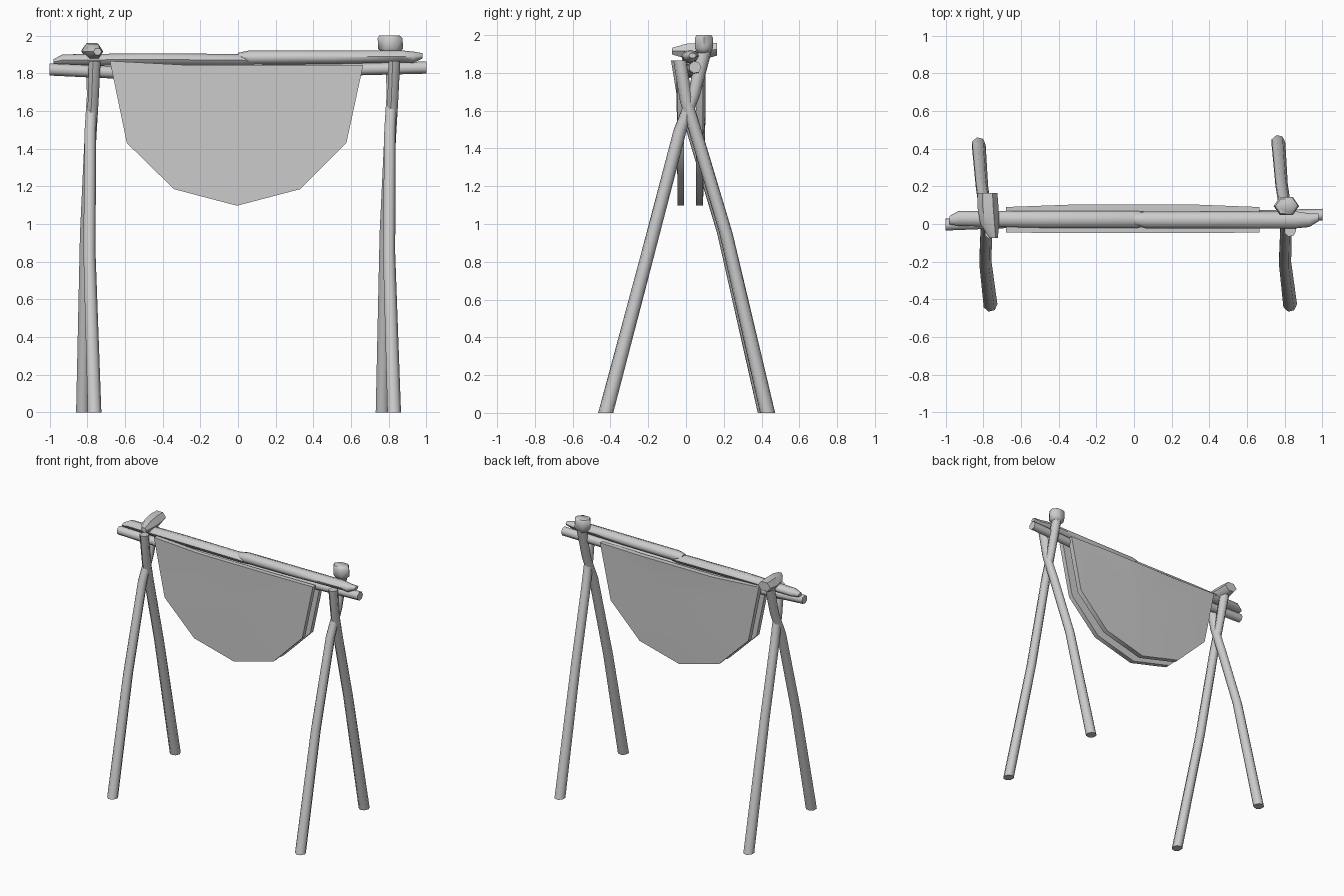
import bpy, bmesh, math
from mathutils import Vector

if "Cube" in bpy.data.objects:
    bpy.data.objects.remove(bpy.data.objects["Cube"], do_unlink=True)

grey = bpy.data.materials.new("plain_grey")
grey.use_nodes = True
grey.diffuse_color = (0.6, 0.6, 0.6, 1)
grey.node_tree.nodes["Principled BSDF"].inputs["Base Color"].default_value = grey.diffuse_color


def finish(name, bm, angle):
    bmesh.ops.recalc_face_normals(bm, faces=bm.faces)
    mesh = bpy.data.meshes.new(name)
    bm.to_mesh(mesh)
    bm.free()
    mesh.materials.append(grey)
    obj = bpy.data.objects.new(name, mesh)
    bpy.context.collection.objects.link(obj)
    bpy.ops.object.select_all(action="DESELECT")
    obj.select_set(True)
    bpy.context.view_layer.objects.active = obj
    bpy.ops.object.shade_smooth_by_angle(angle=math.radians(angle))
    return obj


def loft(name, axis, stations, sides=7, shift=(0, 0, 0)):
    """Skin rings square to one axis; a station is (x, y, z, radius_1, radius_2)."""
    u, v = {"x": ((0, 1, 0), (0, 0, 1)), "y": ((1, 0, 0), (0, 0, 1)),
            "z": ((1, 0, 0), (0, 1, 0))}[axis]
    bm = bmesh.new()
    rings = []
    for x, y, z, r1, r2 in stations:
        centre = Vector((x, y, z)) + Vector(shift)
        rings.append([bm.verts.new(centre + Vector(u) * r1 * math.cos(a) + Vector(v) * r2 * math.sin(a))
                      for a in (math.tau * i / sides for i in range(sides))])
    for low, high in zip(rings, rings[1:]):
        for i in range(sides):
            j = (i + 1) % sides
            bm.faces.new((low[i], low[j], high[j], high[i]))
    bm.faces.new(rings[0])
    bm.faces.new(rings[-1])
    return finish(name, bm, 55)


# Crossed legs, the same pair at each end
front_leg = [(-0.763, -0.425, 0, 0.038, 0.041), (-0.79, -0.2, 0.85, 0.034, 0.037),
             (-0.785, -0.03, 1.5, 0.032, 0.036), (-0.775, 0.04, 1.68, 0.03, 0.035),
             (-0.775, 0.1, 1.92, 0.035, 0.038)]
back_leg = [(-0.825, 0.42, 0, 0.038, 0.041), (-0.808, 0.2, 0.95, 0.034, 0.036),
            (-0.785, 0.05, 1.45, 0.033, 0.036), (-0.77, -0.01, 1.65, 0.03, 0.035),
            (-0.762, -0.045, 1.865, 0.033, 0.035)]
for side, dx in (("right", 0), ("left", 1.59)):
    loft("front_leg_" + side, "z", front_leg, shift=(dx, 0, 0))
    loft("back_leg_" + side, "z", back_leg, shift=(dx, 0.012 if dx else 0, 0))

# Knotted lashings on the leg tops
loft("lashing_right", "y", [(-0.745, -0.075, 1.915, 0.022, 0.02), (-0.765, 0.0, 1.915, 0.05, 0.045),
                            (-0.775, 0.09, 1.915, 0.056, 0.052), (-0.777, 0.165, 1.925, 0.052, 0.038)], 6)
loft("lashing_left", "z", [(0.81, 0.095, 1.9, 0.035, 0.035), (0.81, 0.095, 1.93, 0.066, 0.055),
                           (0.807, 0.095, 1.985, 0.066, 0.055), (0.805, 0.095, 2.0, 0.055, 0.045)], 6)

# Top rails, two overlapping, with a thin rail beneath
loft("top_rail_right", "x", [(-0.98, 0.02, 1.86, 0.022, 0.014), (-0.93, 0.03, 1.87, 0.04, 0.03),
                             (-0.5, 0.025, 1.873, 0.045, 0.033), (0.02, 0.025, 1.87, 0.045, 0.032),
                             (0.085, 0.025, 1.86, 0.03, 0.018)], 8)
loft("top_rail_left", "x", [(0, 0.025, 1.89, 0.03, 0.018), (0.06, 0.022, 1.883, 0.045, 0.038),
                            (0.5, 0.022, 1.885, 0.046, 0.036), (0.86, 0.022, 1.89, 0.045, 0.032),
                            (0.93, 0.02, 1.885, 0.036, 0.03), (0.98, 0.035, 1.892, 0.02, 0.014)], 8)
loft("lower_rail", "x", [(-1, -0.005, 1.82, 0.033, 0.033), (-0.6, 0.01, 1.802, 0.032, 0.034),
                         (0, 0.02, 1.81, 0.032, 0.034), (0.6, 0.04, 1.82, 0.032, 0.033),
                         (1, 0.048, 1.83, 0.033, 0.033)], 7)

# Hanging cloth: two thick panels with a faceted round hem
hem = [(-0.68, 1.865), (-0.59, 1.43), (-0.34, 1.185), (-0.005, 1.097),
       (0.33, 1.185), (0.575, 1.43), (0.665, 1.845)]


def panel(name, outer, inner, bulge):
    bm = bmesh.new()
    layers = []
    for y in (outer, inner):
        rim = [bm.verts.new((x, y, z)) for x, z in hem]
        rim += [bm.verts.new((x, y + bulge, 1.845)) for x in (0.3, -0.3)]
        layers.append(rim)
        hub = bm.verts.new((0, y + bulge, 1.6))
        for i, vert in enumerate(rim):
            bm.faces.new((vert, rim[(i + 1) % len(rim)], hub))
    a, b = layers
    for i in range(len(a)):
        j = (i + 1) % len(a)
        bm.faces.new((a[i], a[j], b[j], b[i]))
    return finish(name, bm, 40)


panel("cloth_front", -0.045, -0.01, -0.004)
panel("cloth_back", 0.09, 0.052, 0.014)
